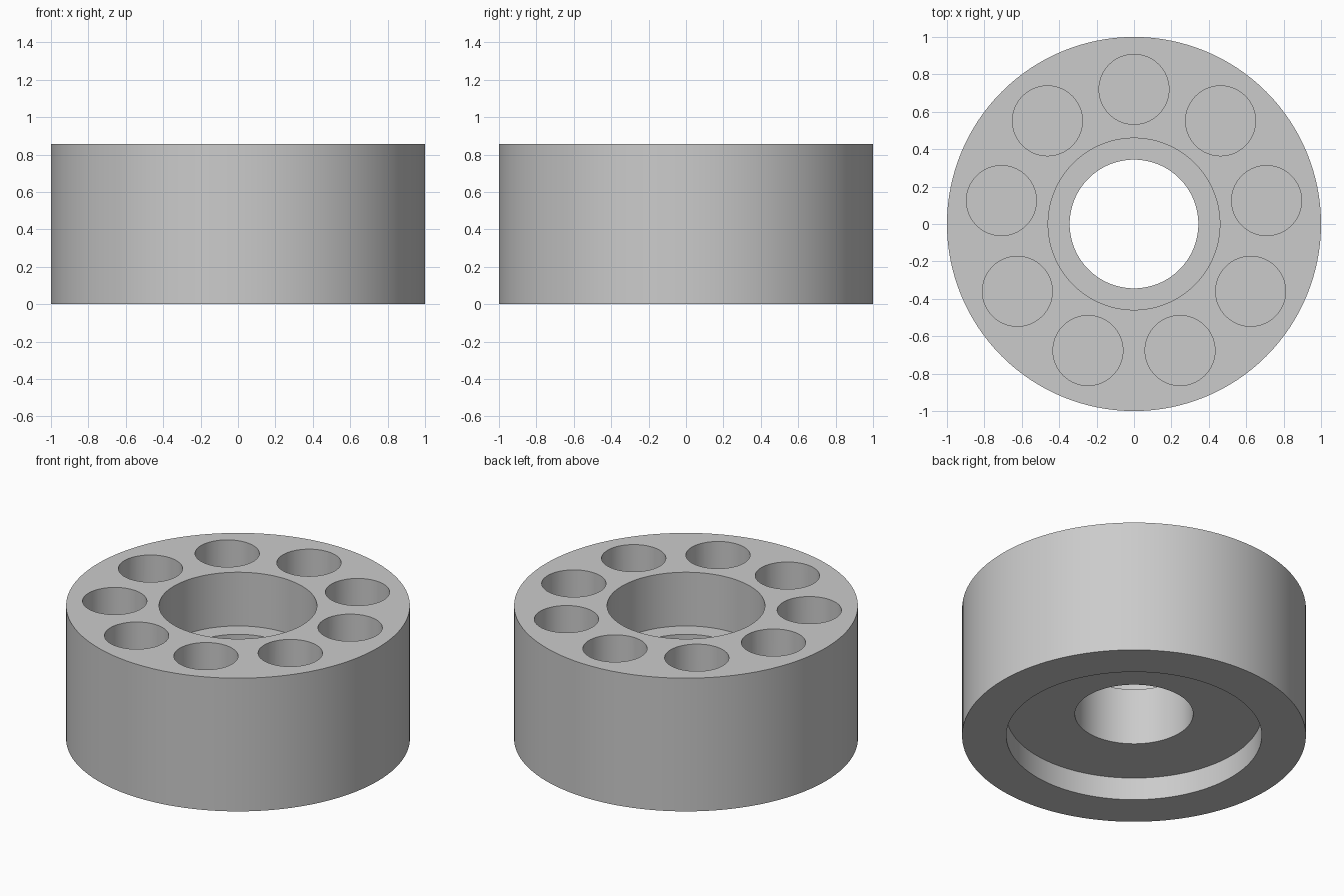
import bpy, bmesh, math

cube = bpy.data.objects.get("Cube")
if cube:
    bpy.data.objects.remove(cube, do_unlink=True)

HEIGHT = 0.855
POCKETS = 9
POCKET_RING = 0.72
POCKET_RADIUS = 0.187
POCKET_FLOOR = 0.42
SEGMENTS = 128

grey = bpy.data.materials.new("plain grey")
grey.use_nodes = True
colour = (0.6, 0.6, 0.6, 1)
grey.diffuse_color = colour
grey.node_tree.nodes["Principled BSDF"].inputs["Base Color"].default_value = colour


def add_object(name, bm):
    bmesh.ops.recalc_face_normals(bm, faces=bm.faces)
    mesh = bpy.data.meshes.new(name)
    bm.to_mesh(mesh)
    bm.free()
    mesh.materials.append(grey)
    obj = bpy.data.objects.new(name, mesh)
    bpy.context.collection.objects.link(obj)
    return obj


def lathe(name, profile):
    """Turn a closed (radius, height) outline around the z axis."""
    bm = bmesh.new()
    verts = [bm.verts.new((r, 0, z)) for r, z in profile]
    edges = [bm.edges.new((a, b)) for a, b in zip(verts, verts[1:] + verts[:1])]
    bmesh.ops.spin(bm, geom=verts + edges, cent=(0, 0, 0), axis=(0, 0, 1),
                   angle=math.tau, steps=SEGMENTS, use_merge=True)
    bmesh.ops.remove_doubles(bm, verts=bm.verts, dist=1e-5)
    return add_object(name, bm)


# Ring body: stepped bore on top, wide shallow recess underneath
body = lathe("ring_body", [
    (1.0, 0), (1.0, HEIGHT), (0.459, HEIGHT), (0.459, 0.51),
    (0.344, 0.51), (0.344, 0.145), (0.743, 0.145), (0.743, 0),
])

# Round blind pockets around the top face
bm = bmesh.new()
depth = HEIGHT + 0.1 - POCKET_FLOOR
for i in range(POCKETS):
    angle = math.pi / 2 + i * math.tau / POCKETS
    made = bmesh.ops.create_cone(bm, cap_ends=True, segments=64, depth=depth,
                                 radius1=POCKET_RADIUS, radius2=POCKET_RADIUS)
    bmesh.ops.translate(bm, verts=made["verts"], vec=(
        POCKET_RING * math.cos(angle), POCKET_RING * math.sin(angle),
        POCKET_FLOOR + depth / 2))
cutter = add_object("pocket_cutter", bm)
cutter.hide_render = True

cut = body.modifiers.new("pockets", 'BOOLEAN')
cut.operation = 'DIFFERENCE'
cut.solver = 'EXACT'
cut.object = cutter

bpy.ops.object.select_all(action='DESELECT')
body.select_set(True)
bpy.context.view_layer.objects.active = body
bpy.ops.object.modifier_apply(modifier=cut.name)
bpy.data.objects.remove(cutter, do_unlink=True)
bpy.ops.object.shade_smooth_by_angle(angle=math.radians(30))
